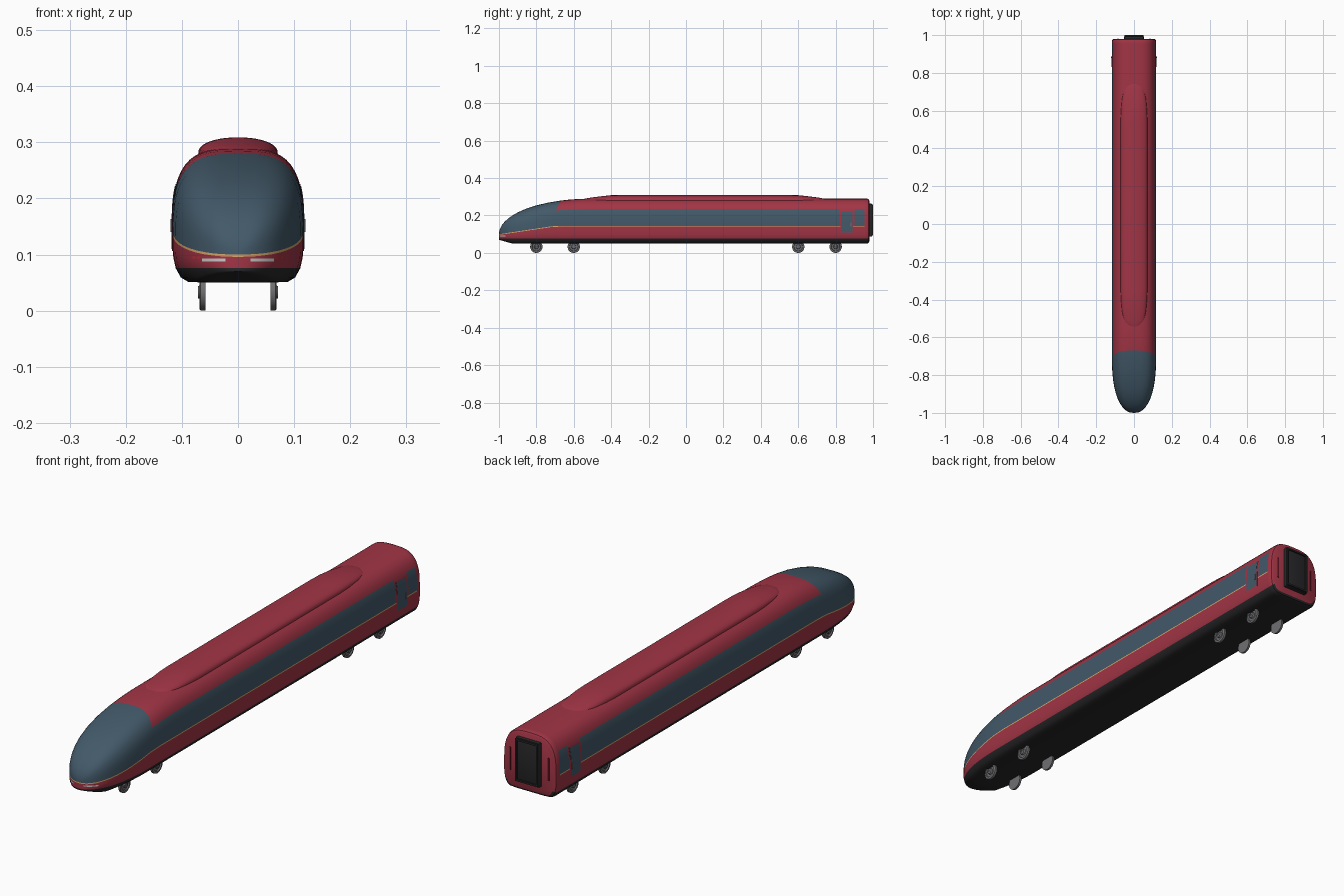
import bpy, bmesh, math

if "Cube" in bpy.data.objects:
    bpy.data.objects.remove(bpy.data.objects["Cube"])


def mat(name, r, g, b):
    m = bpy.data.materials.new(name)
    m.diffuse_color = (r, g, b, 1)
    m.use_nodes = True
    m.node_tree.nodes["Principled BSDF"].inputs["Base Color"].default_value = m.diffuse_color
    return m


RED = mat("red_paint", 0.36, 0.035, 0.06)
GLASS = mat("blue_glass", 0.055, 0.1, 0.14)
BLACK = mat("dark_underbody", 0.02, 0.02, 0.022)
GOLD = mat("gold_stripe", 0.7, 0.4, 0.15)
STEEL = mat("wheel_steel", 0.16, 0.16, 0.17)
WHITE = mat("headlight_white", 0.9, 0.9, 0.9)
TAIL = mat("tail_light_red", 0.12, 0.008, 0.015)
SIGNAL = mat("signal_red", 0.6, 0.03, 0.03)
W = 0.117


def make(name, rings, mats, pick=None, mirror=True, cap=False, closed=False, angle=35):
    """Skin a list of point rings into one object."""
    bm = bmesh.new()
    vs = [[bm.verts.new(p) for p in r] for r in rings]
    n = len(rings[0])
    for i in range(len(rings) - 1):
        for j in range(n if closed else n - 1):
            k = (j + 1) % n
            f = bm.faces.new((vs[i][j], vs[i + 1][j], vs[i + 1][k], vs[i][k]))
            if pick:
                f.material_index = pick(i, j)
    if cap:
        bm.faces.new(vs[-1][::-1])
    bmesh.ops.remove_doubles(bm, verts=bm.verts, dist=1e-5)
    return finish(name, bm, mats, mirror, angle)


def finish(name, bm, mats, mirror=False, angle=35):
    me = bpy.data.meshes.new(name)
    bm.to_mesh(me)
    bm.free()
    for m in mats:
        me.materials.append(m)
    ob = bpy.data.objects.new(name, me)
    bpy.context.collection.objects.link(ob)
    bpy.ops.object.select_all(action='DESELECT')
    bpy.context.view_layer.objects.active = ob
    ob.select_set(True)
    bpy.ops.object.shade_smooth_by_angle(angle=math.radians(angle))
    if mirror:
        ob.modifiers.new("mirror", 'MIRROR')
    return ob


def box(name, x, y, z, m, mirror=False, bevel=0.0):
    bm = bmesh.new()
    bmesh.ops.create_cube(bm, size=1)
    for v in bm.verts:
        v.co = [(a + b) / 2 + c * (b - a) for (a, b), c in zip((x, y, z), v.co)]
    if bevel:
        bmesh.ops.bevel(bm, geom=bm.edges[:], offset=bevel, segments=2, affect='EDGES', profile=0.5)
    return finish(name, bm, [m], mirror)


# Body shape along the train: width, roof, stripe and underside heights
def width(y):
    t = min(1, max(0, (-0.7 - y) / 0.3))
    return W * (1 - t ** 2.5) ** (1 / 2.2)


def roof(y):
    t = min(1, max(0, (-0.5 - y) / 0.5))
    return 0.1 + 0.19 * (1 - t ** 2.1) ** 0.5


def stripe(y):
    return 0.145 - 0.045 * min(1, max(0, (-0.7 - y) / 0.3))


ANGLES = [29.2 * k / 4 for k in range(4)] + [29.2 + 60.8 * k / 8 for k in range(9)]


def section(y, sweep=0.0, inset=0.0):
    w, zs, zk = width(y), stripe(y), 0.076
    zb = 0.05 + 0.02 * max(0, (-0.93 - y) / 0.07)
    pts = [(f * w, y, zb + (zk - zb) * s) for f, s in
           ((0, 0), (0.5, 0), (0.76, 0.06), (0.87, 0.35), (0.95, 1))]
    pts += [(f * w, y, zk + (zs - 0.004 - zk) * s) for f, s in ((0.985, 0.3), (1, 0.6), (1, 1))]
    for a in ANGLES:
        a = math.radians(a)
        yy = y + sweep * math.sin(a)
        z0 = stripe(yy)
        c = max(0, math.cos(a)) if a < 1.5707 else 0
        pts.append((width(yy) * c ** 0.625, yy, z0 + (roof(yy) - z0) * math.sin(a) ** (2 / 3)))
    k = 1 - inset / W
    return [(p[0] * k, p[1], 0.17 + (p[2] - 0.17) * k) for p in pts]


# Car body with glass nose, window band, stripe and dark underside
stations = [(-1, 0), (-0.9985, 0), (-0.994, 0), (-0.985, 0), (-0.97, 0), (-0.95, 0), (-0.925, 0),
            (-0.895, 0), (-0.86, 0), (-0.82, 0.01), (-0.77, 0.03), (-0.72, 0.05), (-0.66, 0.035),
            (-0.6, 0.02), (-0.54, 0.01), (-0.48, 0), (0.82, 0), (0.9, 0), (0.955, 0), (0.968, 0)]
ys = [s[0] for s in stations]
rings = [section(*s) for s in stations]
rings += [section(0.976, 0, 0.003), section(0.98, 0, 0.01)]


def body_mat(i, j):
    y = ys[i] if i < len(ys) else 1
    if j < 4:
        return 2
    if j == 7:
        return 3 if y < 0.955 else 0
    if j < 7:
        return 0
    if y < -0.72:
        return 1
    return 1 if j < 12 and (y < 0.82 or y == 0.9) else 0


make("car_body", rings, [RED, GLASS, BLACK, GOLD], body_mat, cap=True)


# Side doors that follow the body curve, with handles
def side_x(z):
    s = max(0, (z - 0.145) / 0.145)
    return W * (1 - s ** 3) ** (1 / 3.2)


def side_panel(name, y0, y1, z0, z1, m, off):
    zs = [z0 + (z1 - z0) * k / 8 for k in range(9)]
    rows = [[(side_x(z) + o, y, z) for z in zs]
            for y, o in ((y0, -0.002), (y0, off), (y1, off), (y1, -0.002))]
    make(name, rows, [m])


side_panel("door_frame", 0.826, 0.893, 0.106, 0.226, RED, 0.0006)
side_panel("door", 0.83, 0.889, 0.11, 0.222, GLASS, 0.0014)
box("door_handle", (0.115, 0.1205), (0.879, 0.884), (0.14, 0.163), STEEL, True)

# Roof fairing with tapered, rounded ends
fair = [(-0.55, 0.02, 0.287), (-0.54, 0.042, 0.29), (-0.51, 0.054, 0.2955), (-0.46, 0.064, 0.302),
        (-0.4, 0.069, 0.3085), (-0.34, 0.071, 0.309)]
fair += [(0.2 - y, h, z) for y, h, z in fair[::-1]]
arc = [math.radians(90 * k / 10) for k in range(11)]
make("roof_fairing",
     [[(h * math.cos(a) if a < 1.57 else 0, y, 0.279 + (zt - 0.279) * math.sin(a) ** 0.8)
       for a in arc] for y, h, zt in fair], [RED])


# Light strips wrapped round the nose
def nose_strip(name, x0, x1, z0, z1, m):
    rows = []
    for k in range(7):
        x = x0 + (x1 - x0) * k / 6
        t = (1 - (x / (W * 0.985)) ** 2.2) ** 0.4
        y = -0.7 - 0.3 * t
        rows.append([(x, y + 0.004, z0), (x, y - 0.0015, z0), (x, y - 0.0015, z1), (x, y + 0.004, z1)])
    make(name, rows[::-1], [m])


nose_strip("headlight", 0.022, 0.064, 0.088, 0.093, WHITE)
nose_strip("front_signal_light", 0.069, 0.083, 0.093, 0.097, SIGNAL)

# Rear gangway and tail lights
box("gangway_frame", (-0.052, 0.052), (0.97, 0.994), (0.088, 0.263), BLACK, bevel=0.003)
for s in (-1, 1):
    box("gangway_side", (s * 0.0465 - 0.0035, s * 0.0465 + 0.0035), (0.97, 1.0), (0.092, 0.26), BLACK)
for z in (0.092, 0.253):
    box("gangway_rail", (-0.05, 0.05), (0.97, 1.0), (z, z + 0.007), BLACK)
box("tail_light", (0.081, 0.087), (0.975, 0.982), (0.12, 0.21), TAIL, True)

# Wheels turned from one profile of (x, radius)
profile = [(0.058, 0), (0.058, 0.033), (0.067, 0.0325), (0.0685, 0.03), (0.0685, 0.024),
           (0.064, 0.022), (0.064, 0.013), (0.071, 0.011), (0.071, 0.005), (0.069, 0.004), (0.069, 0)]
for y in (-0.8, -0.6, 0.6, 0.8):
    make("wheel", [[(x, y + r * math.cos(a), 0.033 + r * math.sin(a))
                    for a in (2 * math.pi * k / 32 for k in range(32))] for x, r in profile[::-1]][::-1],
         [STEEL], closed=True)

# Consistent outward normals on the small closed parts
for ob in bpy.data.objects:
    if ob.name.startswith("wheel"):
        bm = bmesh.new()
        bm.from_mesh(ob.data)
        bmesh.ops.recalc_face_normals(bm, faces=bm.faces)
        bm.to_mesh(ob.data)
        bm.free()
